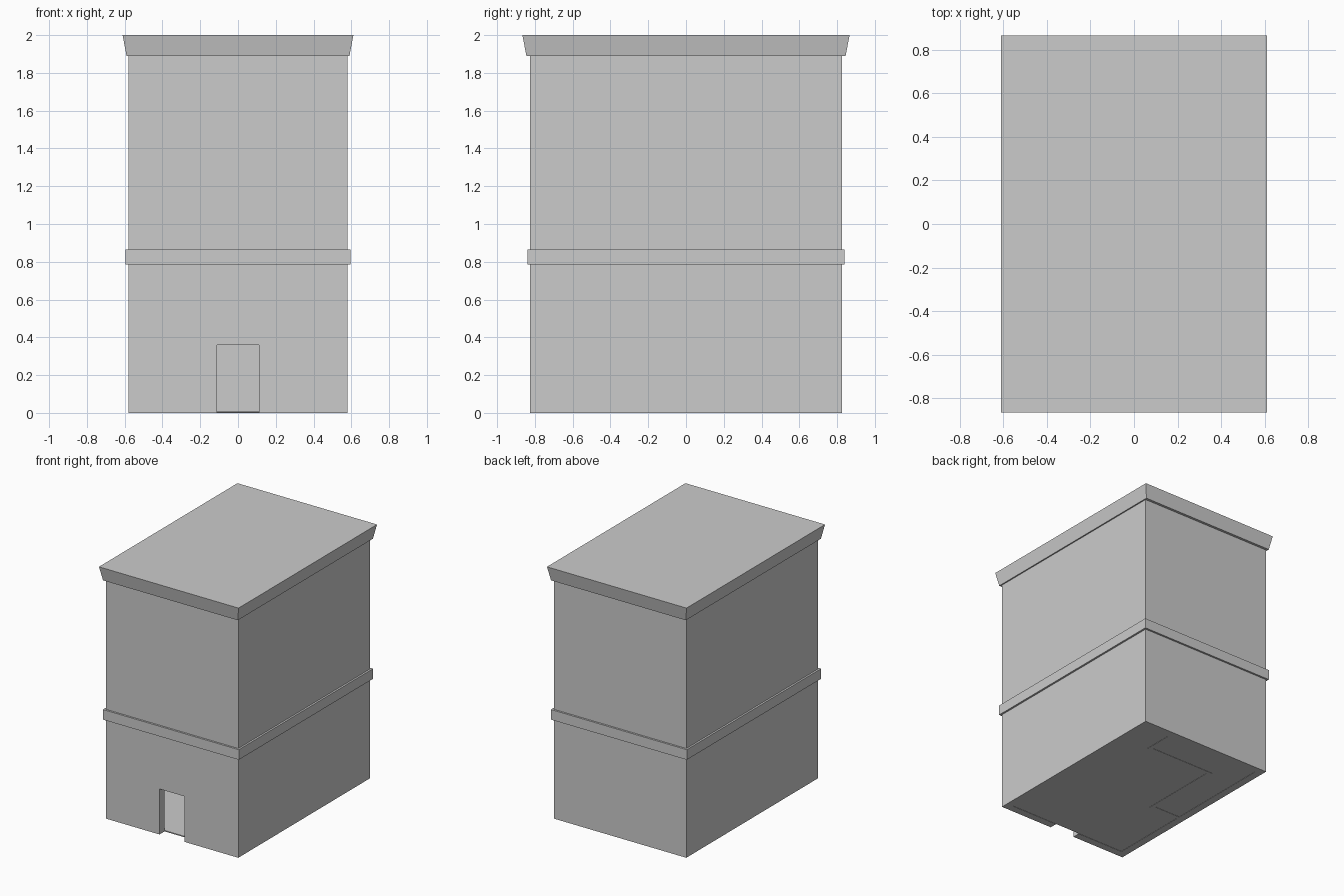
import bpy
import bmesh
from mathutils import Vector

if "Cube" in bpy.data.objects:
    bpy.data.objects.remove(bpy.data.objects["Cube"], do_unlink=True)

grey = bpy.data.materials.new("plain grey")
grey.use_nodes = True
COLOUR = (0.6, 0.6, 0.6, 1)
grey.diffuse_color = COLOUR
grey.node_tree.nodes["Principled BSDF"].inputs["Base Color"].default_value = COLOUR


def block(name, low, high, flare=0.0):
    """Box between two corners; flare widens its top on every side."""
    low, high = Vector(low), Vector(high)
    bm = bmesh.new()
    bmesh.ops.create_cube(bm, size=1)
    for v in bm.verts:
        sign = Vector([1 if c > 0 else -1 for c in v.co])
        v.co = Vector([high[i] if sign[i] > 0 else low[i] for i in range(3)])
        if sign.z > 0:
            v.co.x += sign.x * flare
            v.co.y += sign.y * flare
    mesh = bpy.data.meshes.new(name)
    bm.to_mesh(mesh)
    bm.free()
    mesh.materials.append(grey)
    obj = bpy.data.objects.new(name, mesh)
    bpy.context.collection.objects.link(obj)
    return obj


def cut(target, cutter):
    """Subtract the cutter for good, then remove it."""
    mod = target.modifiers.new("cut", "BOOLEAN")
    mod.operation = "DIFFERENCE"
    mod.solver = "EXACT"
    mod.object = cutter
    bpy.context.view_layer.objects.active = target
    bpy.ops.object.modifier_apply(modifier=mod.name)
    bpy.data.objects.remove(cutter, do_unlink=True)


X, Y = 0.58, 0.825        # outer half sizes of the walls
IX, IY = 0.52, 0.765      # inner half sizes
EAVE = 1.89

# Hollow walls with a doorway in the front
walls = block("walls", (-X, -Y, 0), (X, Y, EAVE))
cut(walls, block("room_cutter", (-IX, -IY, -0.1), (IX, IY, EAVE - 0.06)))
cut(walls, block("door_cutter", (-0.11, -Y - 0.1, -0.1), (0.11, -IY + 0.05, 0.36)))

# Band between the storeys, hollowed to fit around the walls
band = block("storey_band", (-X - 0.015, -Y - 0.015, 0.785), (X + 0.015, Y + 0.015, 0.865))
cut(band, block("band_cutter", (-X, -Y, 0.7), (X, Y, 0.95)))

# Flared roof cornice
block("roof_cornice", (-0.59, -0.845, EAVE), (0.59, 0.845, 2), flare=0.021)

# Floors
block("ground_floor", (-IX, -IY, 0.002), (IX, IY, 0.01))
block("upper_floor", (-IX, -IY, 0.79), (IX, IY, 0.85))

# Stepped partition around the back corner
T = 0.03
partition = [((0.28, 0.52), (0.28 + T, IY)),
             ((-0.29, 0.52), (0.28, 0.52 + T)),
             ((-0.29, -0.13), (-0.29 + T, 0.52)),
             ((-IX, -0.13), (-0.29, -0.13 + T))]
for i, (a, b) in enumerate(partition):
    block(f"partition_{i + 1}", (*a, 0), (*b, 0.79))
